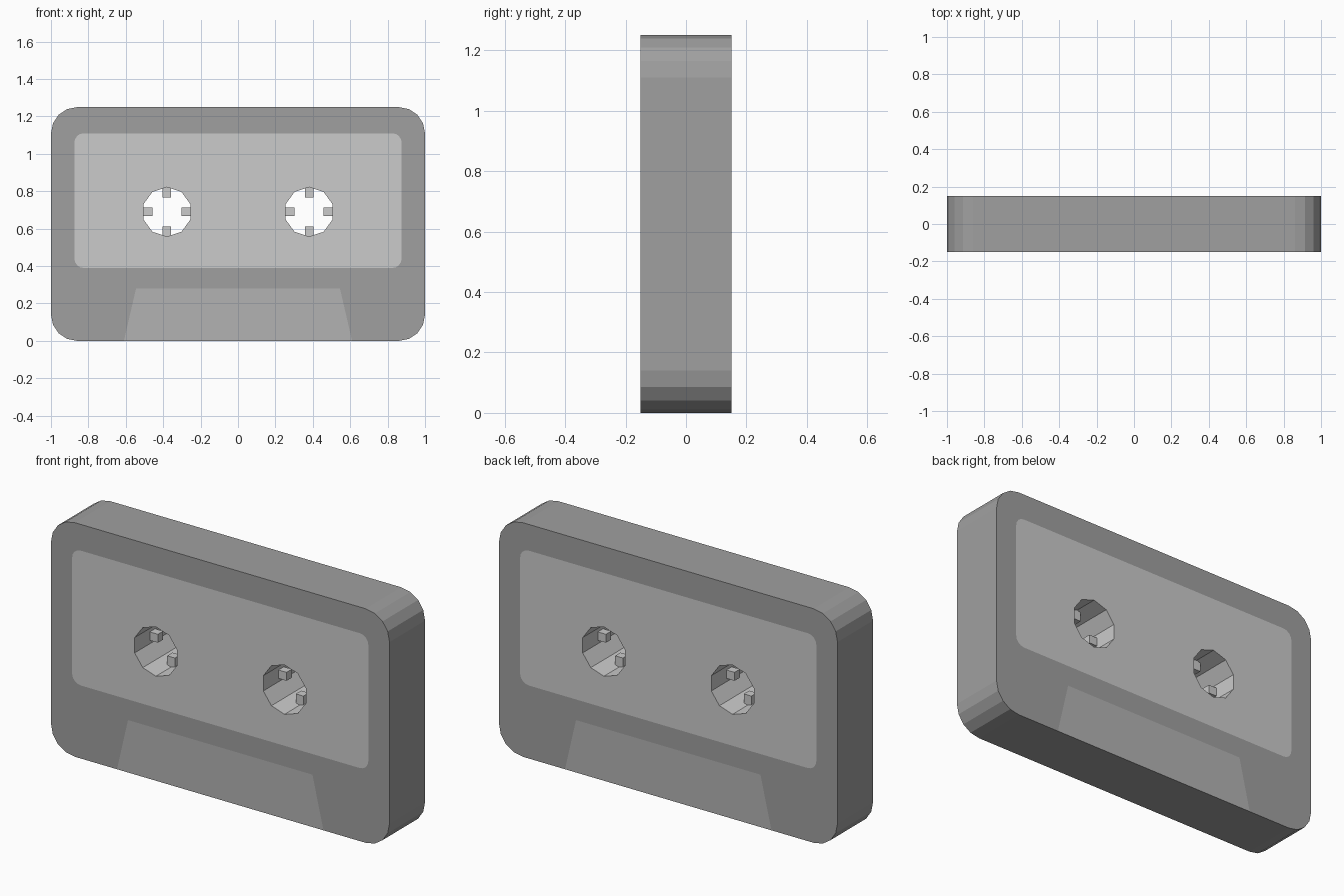
import bpy, bmesh, math
from mathutils import Vector

if "Cube" in bpy.data.objects:
    bpy.data.objects.remove(bpy.data.objects["Cube"])

HALF_Y = 0.15
HOLE_X, HOLE_Z, HOLE_R = 0.38, 0.69, 0.132


def grey(name, v):
    m = bpy.data.materials.new(name)
    m.diffuse_color = (v, v, v, 1)
    m.use_nodes = True
    m.node_tree.nodes["Principled BSDF"].inputs["Base Color"].default_value = m.diffuse_color
    return m


MATS = [grey("dark_shell", 0.35), grey("light_label", 0.65), grey("mid_panel", 0.45)]


def rounded_rect(x, z0, z1, r, seg):
    pts = []
    corners = [(x - r, z0 + r, -90), (x - r, z1 - r, 0), (-x + r, z1 - r, 90), (-x + r, z0 + r, 180)]
    for cx, cz, start in corners:
        for i in range(seg + 1):
            a = math.radians(start + 90 * i / seg)
            pts.append((cx + r * math.cos(a), cz + r * math.sin(a)))
    return pts


def hole(cx):
    return [(cx + HOLE_R * math.cos(math.pi / 2 + math.tau * i / 10),
             HOLE_Z + HOLE_R * math.sin(math.pi / 2 + math.tau * i / 10)) for i in range(10)]


def fill_region(bm, loops, mat):
    """Fill a flat region on the front plane; inner loops become openings."""
    edges = []
    for pts in loops:
        vs = [bm.verts.new((x, -HALF_Y, z)) for x, z in pts]
        edges += [bm.edges.new((vs[i - 1], vs[i])) for i in range(len(vs))]
    out = bmesh.ops.triangle_fill(bm, edges=edges, use_beauty=True, normal=(0, -1, 0))
    for f in out["geom"]:
        if isinstance(f, bmesh.types.BMFace):
            f.material_index = mat


def finish(bm, name, mats):
    bmesh.ops.recalc_face_normals(bm, faces=bm.faces[:])
    me = bpy.data.meshes.new(name)
    bm.to_mesh(me)
    bm.free()
    for m in mats:
        me.materials.append(m)
    ob = bpy.data.objects.new(name, me)
    bpy.context.collection.objects.link(ob)


# Cassette shell: flush frame, label and lower trapezoid, extruded through
trapezoid = [(-0.61, 0), (-0.545, 0.28), (0.545, 0.28), (0.61, 0)]
label = rounded_rect(0.875, 0.39, 1.11, 0.05, 4)
outline = rounded_rect(1.0, 0, 1.25, 0.14, 4) + trapezoid

bm = bmesh.new()
fill_region(bm, [outline, label], 0)
fill_region(bm, [label, hole(-HOLE_X), hole(HOLE_X)], 1)
fill_region(bm, [trapezoid], 2)
bmesh.ops.remove_doubles(bm, verts=bm.verts[:], dist=1e-5)
ext = bmesh.ops.extrude_face_region(bm, geom=bm.faces[:], use_keep_orig=True)
bmesh.ops.translate(bm, vec=(0, 2 * HALF_Y, 0),
                    verts=[g for g in ext["geom"] if isinstance(g, bmesh.types.BMVert)])
# The outer rim is all shell coloured
for f in bm.faces:
    c = f.calc_center_median()
    if abs(c.y) < 0.01 and c.z < 0.01:
        f.material_index = 0
finish(bm, "cassette_shell", MATS)

# Drive teeth: four small blocks inside each reel hole
for side, sx in (("left", -1), ("right", 1)):
    bm = bmesh.new()
    for k in range(4):
        a = k * math.pi / 2
        d = Vector((math.cos(a), 0, math.sin(a)))
        size = Vector((0.045, 0.045, 0.045)) + Vector((abs(d.x), 0, abs(d.z))) * 0.01
        cube = bmesh.ops.create_cube(bm, size=1)["verts"]
        bmesh.ops.scale(bm, vec=size, verts=cube)
        bmesh.ops.translate(bm, vec=Vector((sx * HOLE_X, 0, HOLE_Z)) + d * 0.105, verts=cube)
    finish(bm, side + "_reel_teeth", [MATS[1]])
